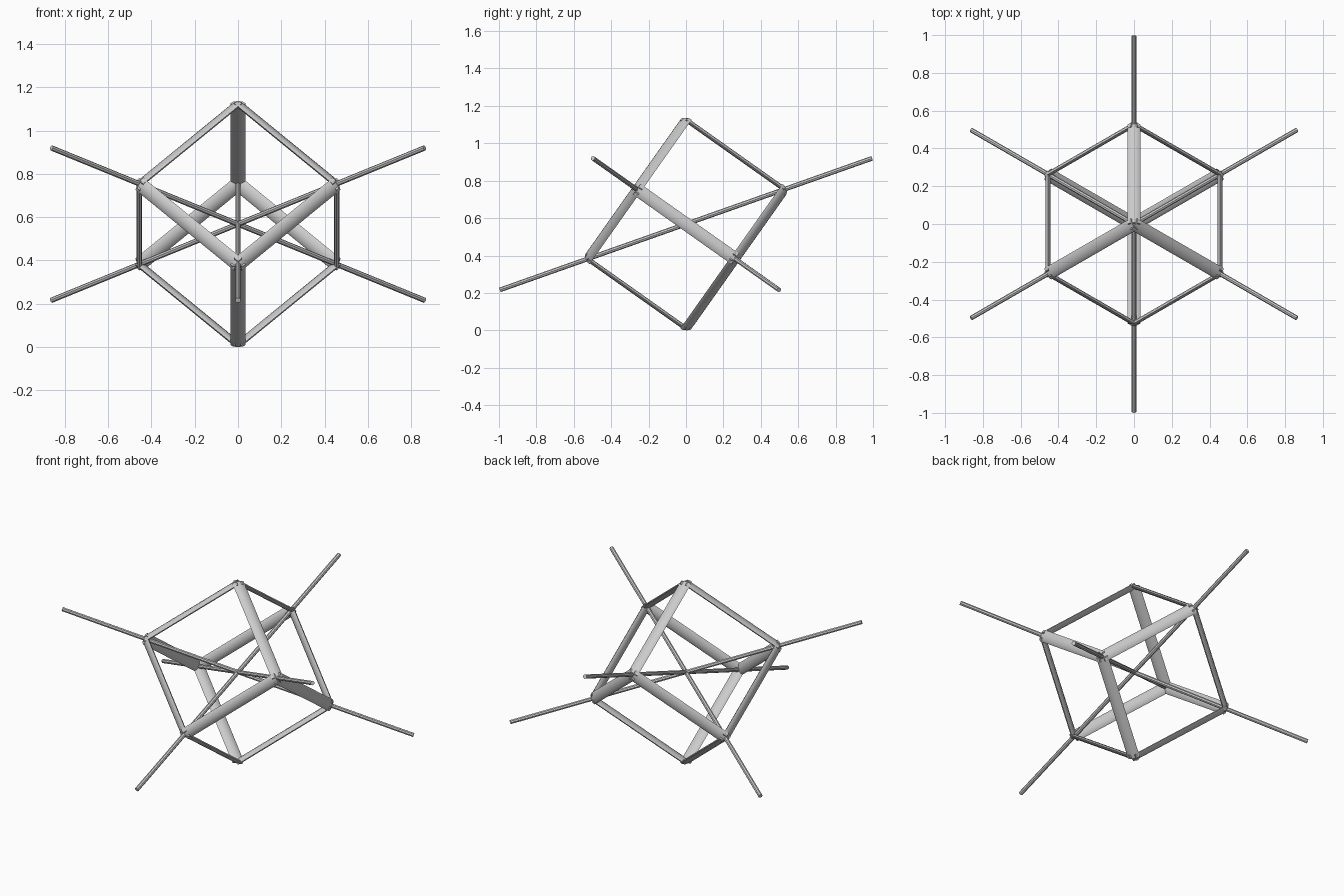
import bpy, math
from mathutils import Vector, Matrix

if "Cube" in bpy.data.objects:
    bpy.data.objects.remove(bpy.data.objects["Cube"])

R = 0.558                       # centre-to-corner distance of the cube
CENTRE = Vector((0, 0, 0.568))
SIDES = 8


def bar(name, a, b, wide_axis, half_wide, half_thin):
    """Straight bar from a to b with a flattened round section."""
    bpy.ops.mesh.primitive_cylinder_add(vertices=SIDES, radius=1, depth=1)
    ob = bpy.context.object
    ob.name = name
    z = (b - a).normalized()
    x = wide_axis.normalized()
    y = z.cross(x)
    rot = Matrix((x, y, z)).transposed().to_4x4()
    size = Matrix.Diagonal((half_wide, half_thin, (b - a).length, 1))
    ob.data.transform(rot @ size)
    ob.location = CENTRE + (a + b) / 2
    bpy.ops.object.shade_smooth_by_angle(angle=math.radians(35))
    return ob


# Cube corners, standing on one corner
def ring(start, z):
    r = R * math.sqrt(8) / 3
    return [Vector((r * math.cos(math.radians(start + 120 * i)),
                    r * math.sin(math.radians(start + 120 * i)), z)) for i in range(3)]


top, bottom = Vector((0, 0, R)), Vector((0, 0, -R))
upper = ring(90, R / 3)
lower = ring(30, -R / 3)

# Twelve flat cube edges, broad side facing outward
edges = [("upper_edge", top, v) for v in upper]
edges += [("lower_edge", bottom, v) for v in lower]
for i in range(3):
    edges += [("middle_edge", upper[i], lower[i]),
              ("middle_edge", upper[i], lower[(i + 1) % 3])]
    # the two nearest lower corners sit 60 degrees either side
edges = edges[:6] + [("middle_edge", u, l) for u in upper for l in lower
                     if (u - l).length < R * 1.3]
for name, a, b in edges:
    bar(name, a, b, (b - a).cross(a + b), 0.035, 0.0125)

# Three long rods through opposite corners
for u in upper:
    d = u.normalized() * 1.056
    bar("diagonal_rod", -d, d, d.cross(Vector((0, 0, 1))), 0.0125, 0.0125)
